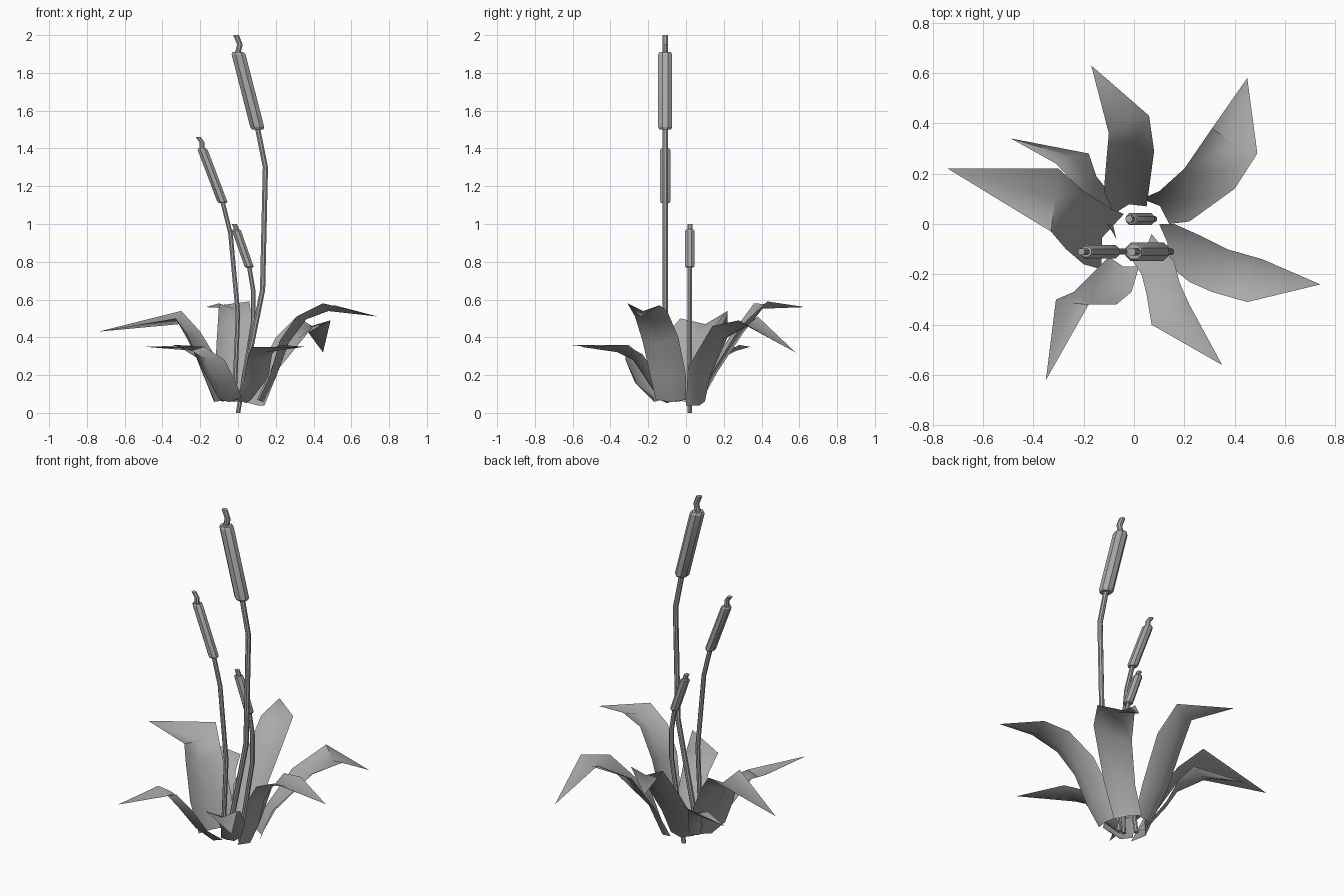
import bpy, bmesh, math
from mathutils import Vector

cube = bpy.data.objects.get("Cube")
if cube:
    bpy.data.objects.remove(cube, do_unlink=True)

UNIT = 0.01  # leaf and stem points are given in hundredths

grey = bpy.data.materials.new("plain_grey")
grey.use_nodes = True
COLOUR = (0.4, 0.4, 0.4, 1)
grey.diffuse_color = COLOUR
grey.node_tree.nodes["Principled BSDF"].inputs["Base Color"].default_value = COLOUR


def finish(name, bm, smooth_angle):
    """Turn a bmesh into a named object with the shared material."""
    mesh = bpy.data.meshes.new(name)
    bm.to_mesh(mesh)
    bm.free()
    mesh.materials.append(grey)
    obj = bpy.data.objects.new(name, mesh)
    bpy.context.collection.objects.link(obj)
    bpy.ops.object.select_all(action="DESELECT")
    obj.select_set(True)
    bpy.context.view_layer.objects.active = obj
    bpy.ops.object.shade_smooth_by_angle(angle=math.radians(smooth_angle))


def leaf(name, left, right, tip, sag=0.2):
    """Gutter-shaped blade between two edges, running from the base to a tip."""
    bm = bmesh.new()
    pairs = [(Vector(a) * UNIT, Vector(b) * UNIT) for a, b in zip(left, right)]
    end_point = Vector(tip) * UNIT
    spine = [(a + b) / 2 for a, b in pairs] + [end_point]
    rows = []
    for i, (a, b) in enumerate(pairs):
        # Push the midrib out towards the underside of the blade
        along = spine[i + 1] - spine[max(i - 1, 0)]
        under = along.cross(b - a).normalized()
        if under.z > 0:
            under.negate()
        middle = spine[i] + under * sag * (a - b).length
        rows.append([bm.verts.new(p) for p in (a, middle, b)])
    end = bm.verts.new(end_point)
    for low, high in zip(rows, rows[1:]):
        for i in range(2):
            bm.faces.new((low[i], low[i + 1], high[i + 1], high[i]))
    for i in range(2):
        bm.faces.new((rows[-1][i], rows[-1][i + 1], end))
    bmesh.ops.recalc_face_normals(bm, faces=bm.faces)
    if sum(f.normal.z for f in bm.faces) < 0:
        bmesh.ops.reverse_faces(bm, faces=bm.faces)
    finish(name, bm, 60)


def tube(name, path, y, radii, sides=8):
    """Faceted rod with level rings along a path of (x, z) points."""
    bm = bmesh.new()
    rings = []
    for (x, z), radius in zip(path, radii):
        ring = []
        for i in range(sides):
            t = math.tau * (i + 0.5) / sides
            offset = Vector((math.cos(t), math.sin(t), 0)) * radius
            ring.append(bm.verts.new(Vector((x, y, z)) * UNIT + offset))
        rings.append(ring)
    for low, high in zip(rings, rings[1:]):
        for i in range(sides):
            j = (i + 1) % sides
            bm.faces.new((low[i], low[j], high[j], high[i]))
    bm.faces.new(rings[0][::-1])
    bm.faces.new(rings[-1])
    finish(name, bm, 30)


def reed(size, y, stem, head, tip, stem_radius, head_radius):
    """Bent stem with a thick seed head and a kinked tip above it."""
    rod = stem + head[:1]
    tube(size + "_stem", rod, y, [stem_radius] * len(rod))
    # Seed head with narrowed rims at both ends
    bottom, top = (Vector(p) for p in head)
    barrel = [bottom.lerp(top, t) for t in (0, 0.03, 0.97, 1)]
    tube(size + "_seed_head", barrel, y, [head_radius * s for s in (0.8, 1, 1, 0.8)])
    tube(size + "_tip", head[-1:] + tip, y, [stem_radius * 1.1] * (len(tip) + 1))


# Three reeds
reed("tall", -11, [(1, 6), (13, 65), (14.5, 130)], [(10.5, 150), (0, 191)],
     [(1, 195), (-1, 200)], 0.015, 0.04)
reed("medium", -11, [(-2, 6), (0, 52), (-4, 95)], [(-8, 111), (-19, 140)],
     [(-19, 143), (-21, 146)], 0.013, 0.029)
reed("small", 2, [(0, 0), (8, 48), (8, 65)], [(6, 77), (-1, 97)],
     [(-1, 98), (-2, 100)], 0.013, 0.026)

# Ring of leaves around the base
leaf("back_leaf",
     [(-8, 4, 7), (-12, 13, 25), (-11, 25, 43), (-10, 36, 58)],
     [(5, 7, 7), (6, 14, 22), (8, 29, 46), (6, 43, 59)],
     (-17, 63, 56))
leaf("back_left_leaf",
     [(3, 10, 6), (10, 13, 20), (20, 22, 40), (31, 38, 51)],
     [(14, 0, 4), (22, 1, 24), (40, 14, 46), (49, 28, 49)],
     (45, 58, 32))
leaf("left_leaf",
     [(10, 0, 7), (16, 0, 20), (25, -4, 40), (37, -10, 54), (51, -14, 57)],
     [(11, -16, 7), (17, -19, 20), (22, -23, 38), (31, -27, 51), (45, -31, 58)],
     (74, -24, 51))
leaf("front_left_leaf",
     [(-1, -14, 7), (3, -20, 16), (5, -28, 28), (7, -40, 35)],
     [(7, -4, 7), (16, -15, 19), (18, -23, 31), (22, -32, 36)],
     (35, -56, 35))
leaf("front_right_leaf",
     [(-10, -13, 7), (-16, -19, 18), (-24, -27, 33), (-31, -30, 36)],
     [(2, -17, 8), (-1, -27, 16), (-7, -32, 28), (-18, -32, 35)],
     (-35, -62, 36))
leaf("right_leaf",
     [(-4, 4, 7), (-9, 6, 25), (-20, 13, 43), (-30, 22, 54)],
     [(-13, -18, 8), (-20, -16, 24), (-27, -10, 42), (-33, -3, 50)],
     (-74, 22, 43))
leaf("back_right_leaf",
     [(-6, 5, 7), (-11, 14, 18), (-15, 19, 30), (-18, 28, 36)],
     [(-7, -6, 7), (-14, 6, 18), (-20, 12, 28), (-31, 24, 35)],
     (-49, 34, 35))
